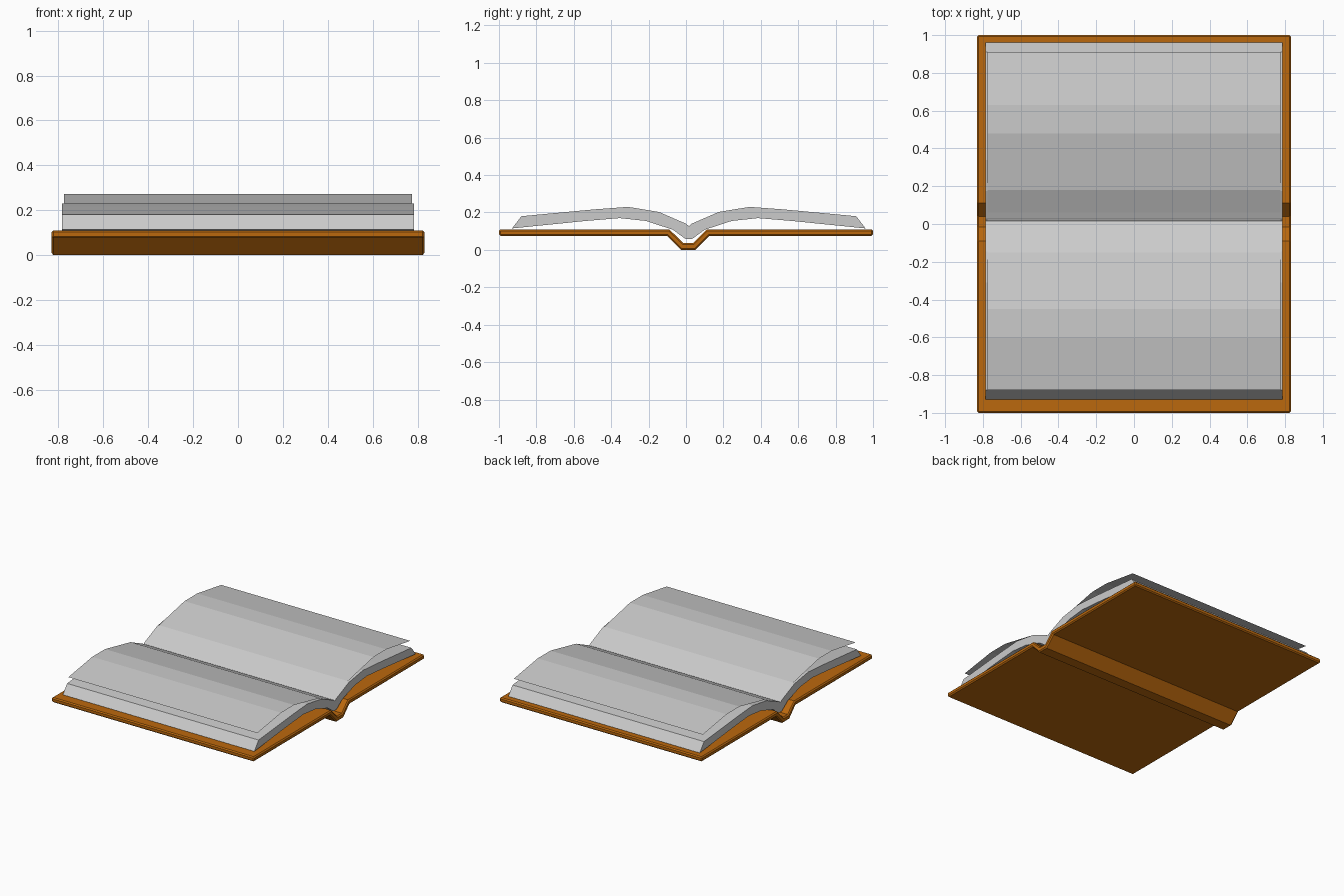
import bpy, bmesh

if "Cube" in bpy.data.objects:
    bpy.data.objects.remove(bpy.data.objects["Cube"])

SPINE_Y = 0.015  # the fold between the two page halves


def make_object(name, bm):
    mesh = bpy.data.meshes.new(name)
    bm.to_mesh(mesh)
    bm.free()
    obj = bpy.data.objects.new(name, mesh)
    bpy.context.collection.objects.link(obj)
    return obj


def extrude_profile(name, upper, half_x, lower=None):
    """Sweep a (y, z) line along x; with a matching lower line it becomes a solid."""
    bm = bmesh.new()

    def row(points, x):
        return [bm.verts.new((x, y, z)) for y, z in points]

    def strip(a, b):
        for i in range(len(a) - 1):
            bm.faces.new((a[i], b[i], b[i + 1], a[i + 1]))

    ul, ur = row(upper, -half_x), row(upper, half_x)
    strip(ul, ur)
    if lower:
        ll, lr = row(lower, -half_x), row(lower, half_x)
        strip(lr, ll)
        strip(ll, ul)
        strip(ur, lr)
        for i in (0, -1):
            bm.faces.new((ul[i], ll[i], lr[i], ur[i]))
        bmesh.ops.recalc_face_normals(bm, faces=bm.faces[:])
    return make_object(name, bm)


def mirrored(half):
    """Full profile from (distance from fold, z) points, listed outward."""
    left = [(SPINE_Y - d, z) for d, z in reversed(half)]
    right = [(SPINE_Y + d, z) for d, z in half if d > 0]
    return left + right


# Cover boards with the dropped spine
cover = extrude_profile(
    "cover",
    [(-1, .11), (-.09, .11), (-.015, .038), (.04, .038), (.112, .11), (1, .11)],
    0.83,
    [(-1, .075), (-.10, .075), (-.027, 0), (.05, 0), (.124, .075), (1, .075)])
bevel = cover.modifiers.new("edge_bevel", 'BEVEL')
bevel.width = 0.008
bevel.segments = 1
bevel.limit_method = 'ANGLE'
bevel.angle_limit = 1.05
leather = bpy.data.materials.new("brown_cover")
leather.diffuse_color = (0.50, 0.14, 0.004, 1)
leather.use_nodes = True
leather.node_tree.nodes["Principled BSDF"].inputs["Base Color"].default_value = leather.diffuse_color
cover.data.materials.append(leather)

# Page block, arched on both sides of the fold
page_top = [(0, .127), (.015, .14), (.16, .203), (.325, .23), (.50, .217), (.895, .18)]
page_bottom = [(0, .058), (.02, .06), (.085, .108), (.23, .155), (.37, .17), (.945, .115)]
page_bottom.insert(5, (.55, .155))
page_top.insert(5, (.62, .206))
extrude_profile("page_block", mirrored(page_top), 0.785, mirrored(page_bottom))

# Two loose sheets lifting off the block
sheet = [(.003, .133), (.165, .21), (.465, .273), (.615, .273), (.895, .229)]
for side, name in ((-1, "front_loose_page"), (1, "back_loose_page")):
    line = [(SPINE_Y + side * d, z) for d, z in sheet]
    extrude_profile(name, line if side > 0 else line[::-1], 0.775)
